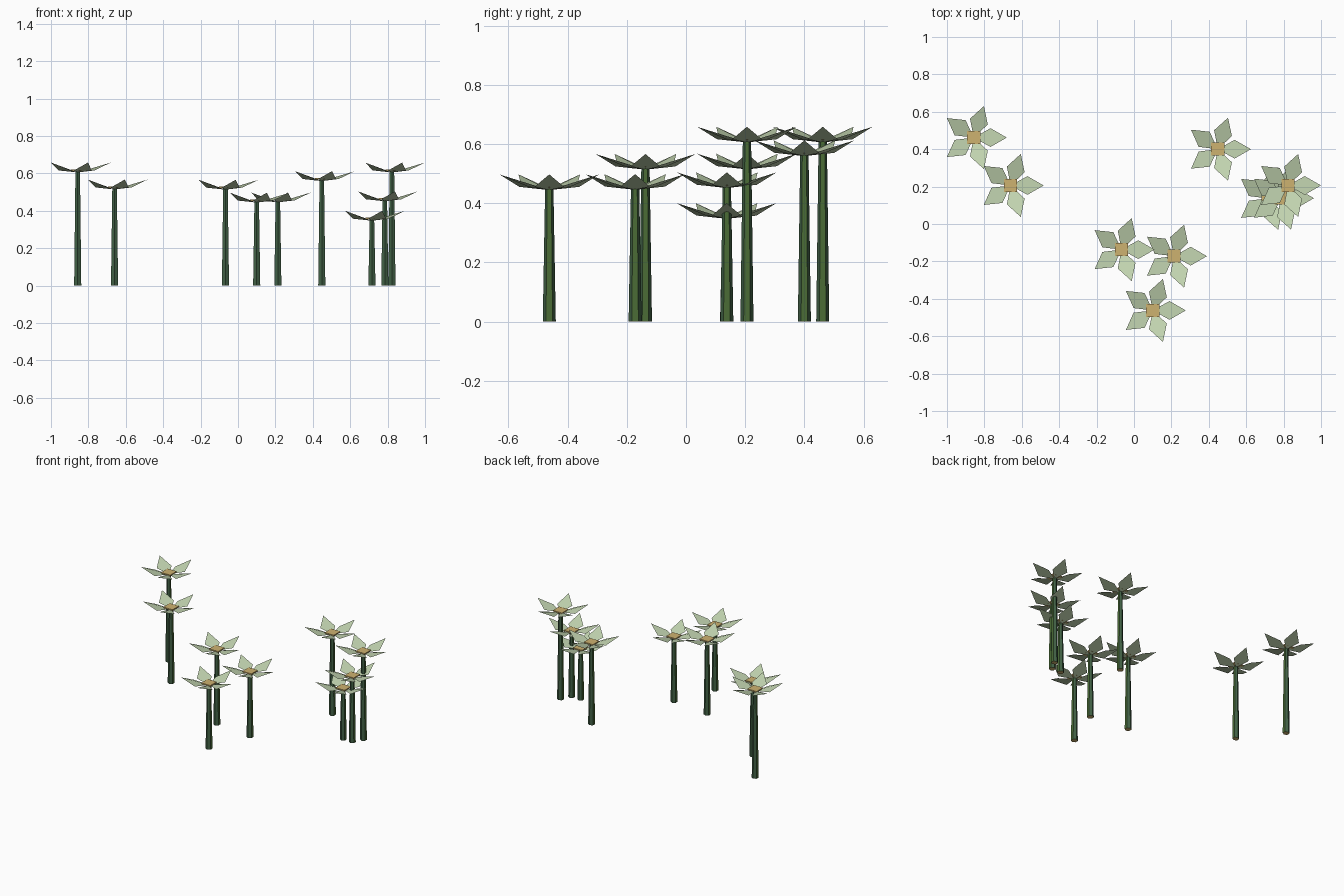
import bpy, math
from mathutils import Vector

if "Cube" in bpy.data.objects:
    bpy.data.objects.remove(bpy.data.objects["Cube"])


def lin(r, g, b):
    f = lambda c: c / 12.92 if c <= 0.04045 else ((c + 0.055) / 1.055) ** 2.4
    return (f(r / 255), f(g / 255), f(b / 255), 1.0)


def material(name, rgb):
    m = bpy.data.materials.new(name)
    m.diffuse_color = lin(*rgb)
    m.use_nodes = True
    m.node_tree.nodes["Principled BSDF"].inputs["Base Color"].default_value = m.diffuse_color
    return m


STEM = material("stem green", (74, 108, 54))
STEM_SIDE = material("blue green", (66, 98, 70))
PETAL = material("pale sage", (195, 213, 177))
TAN = material("warm tan", (206, 178, 112))


def make(name, verts, faces, mats, loc):
    me = bpy.data.meshes.new(name)
    me.from_pydata(verts, [], faces)
    for m in mats:
        me.materials.append(m)
    ob = bpy.data.objects.new(name, me)
    ob.location = loc
    bpy.context.collection.objects.link(ob)
    return me


def stem(loc, h, n=6, r0=0.022, r1=0.014):
    # tapered six-sided stem: green toward +x and -x, cooler front and back, tan underside
    ring = lambda r, z: [(r * math.cos(math.radians(30 + 360 * i / n)),
                          r * math.sin(math.radians(30 + 360 * i / n)), z) for i in range(n)]
    faces = [(i, (i + 1) % n, n + (i + 1) % n, n + i) for i in range(n)]
    faces += [tuple(range(n - 1, -1, -1)), tuple(range(n, 2 * n))]
    me = make("stem", ring(r0, 0) + ring(r1, h), faces, [STEM, TAN, STEM_SIDE], loc)
    for p in me.polygons:
        if p.normal.z < -0.9:
            p.material_index = 1
        elif abs(p.normal.y) > 0.5:
            p.material_index = 2


def petals(loc, h):
    # five kite-shaped petals with a low waist and lifted tips
    kite = [(0, 0, -0.008), (0.09, -0.05, 0.003), (0.177, 0, 0.045), (0.09, 0.05, 0.003)]
    verts, faces = [], []
    for k in range(5):
        a = math.radians(72 * k)
        c, s = math.cos(a), math.sin(a)
        faces.append(tuple(range(len(verts), len(verts) + 4)))
        verts += [(x * c - y * s, x * s + y * c, h + z) for x, y, z in kite]
    make("petals", verts, faces, [PETAL], loc)


def heart(loc, h, w=0.035):
    # square flower centre plate
    v = [(x, y, z) for z in (h + 0.001, h + 0.009)
         for x, y in ((-w, -w), (w, -w), (w, w), (-w, w))]
    f = [(3, 2, 1, 0), (4, 5, 6, 7)] + [(i, (i + 1) % 4, 4 + (i + 1) % 4, 4 + i) for i in range(4)]
    make("flower_centre", v, f, [TAN], loc)


# x, y, stem height of each flower
FLOWERS = [
    (-0.857, 0.462, 0.613), (-0.660, 0.206, 0.522), (-0.067, -0.137, 0.521),
    (0.213, -0.172, 0.453), (0.100, -0.462, 0.452), (0.448, 0.400, 0.567),
    (0.823, 0.206, 0.613), (0.785, 0.138, 0.459), (0.716, 0.137, 0.355),
]
for x, y, h in FLOWERS:
    loc = Vector((x, y, 0))
    stem(loc, h)
    petals(loc, h)
    heart(loc, h)
